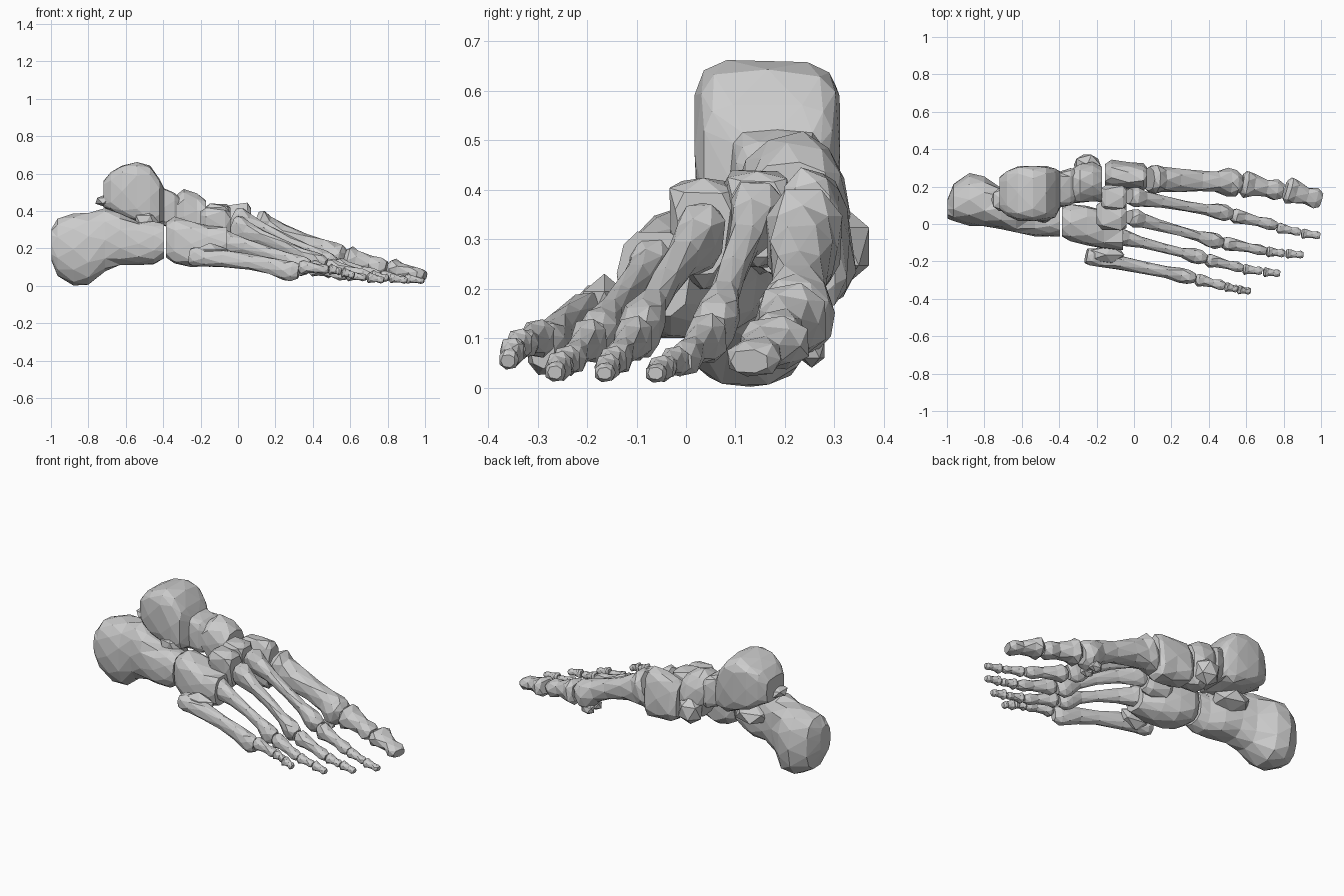
import bpy, bmesh, math, random
from mathutils import Vector

random.seed(4)
UP = Vector((0, 0, 1))


def link(name, bm):
    me = bpy.data.meshes.new(name)
    bm.to_mesh(me)
    bm.free()
    bpy.context.collection.objects.link(bpy.data.objects.new(name, me))


def skin(name, rings, n=9, power=2.4, wedge=0.0, jitter=0.05):
    """Loft faceted rings: (centre, side axis, up axis, half width, half height)."""
    bm = bmesh.new()
    loops = []
    for i, (c, side, up, w, h) in enumerate(rings):
        loop = []
        for k in range(n):
            a = 2 * math.pi * (k + 0.5 * (i % 2)) / n
            u, v = math.cos(a), math.sin(a)
            u = math.copysign(abs(u) ** (2 / power), u)
            v = math.copysign(abs(v) ** (2 / power), v)
            r = 1 + random.uniform(-jitter, jitter)
            loop.append(bm.verts.new(Vector(c) + side * (u * w * r * (1 + wedge * v)) + up * (v * h * r)))
        loops.append(loop)
    for a, b in zip(loops, loops[1:]):
        for k in range(n):
            j = (k + 1) % n
            bm.faces.new((a[k], a[j], b[j], b[k]))
    bm.faces.new(loops[0])
    bm.faces.new(loops[-1])
    bmesh.ops.triangulate(bm, faces=bm.faces[:])
    bmesh.ops.recalc_face_normals(bm, faces=bm.faces[:])
    link(name, bm)


def block(name, stations, **kw):
    """Short bone from (x, y, z, half width, half height) sections."""
    skin(name, [((x, y, z), Vector((0, 1, 0)), UP, w, h) for x, y, z, w, h in stations], **kw)


def long_bone(name, p0, p1, stations, **kw):
    """Tubular bone along p0-p1 from (t, half width, half height, lift) sections."""
    p0, p1 = Vector(p0), Vector(p1)
    d = (p1 - p0).normalized()
    side = UP.cross(d).normalized()
    up = d.cross(side)
    skin(name, [(p0.lerp(p1, t) + up * l, side, up, w, h) for t, w, h, l in stations], **kw)


def knob(name, loc, size):
    """Small faceted bump."""
    bm = bmesh.new()
    bmesh.ops.create_icosphere(bm, subdivisions=1, radius=1)
    bmesh.ops.scale(bm, vec=size, verts=bm.verts[:])
    bmesh.ops.translate(bm, vec=loc, verts=bm.verts[:])
    link(name, bm)


# Heel bone with its inner shelf
block("heel_bone", [
    (-.998, .08, .22, .05, .085), (-.965, .115, .205, .10, .155), (-.88, .13, .195, .14, .19),
    (-.80, .12, .195, .135, .196), (-.71, .085, .245, .11, .17), (-.63, .06, .25, .11, .14),
    (-.53, .04, .225, .105, .115), (-.45, .02, .23, .088, .115), (-.395, .015, .24, .08, .095)],
    n=12, power=2.6, jitter=.025)
knob("heel_shelf", (-.56, .14, .285), (.12, .11, .06))

# Ankle bone: pulley-shaped body, neck and round head
block("ankle_bone", [
    (-.72, .165, .49, .085, .07), (-.68, .165, .505, .12, .105), (-.62, .165, .505, .145, .14),
    (-.54, .165, .50, .148, .162), (-.47, .165, .475, .145, .165), (-.42, .165, .45, .13, .125),
    (-.395, .185, .42, .095, .10), (-.34, .2, .40, .10, .10), (-.30, .21, .39, .08, .075)],
    n=12, power=4.5, jitter=.02)
knob("ankle_rear_process", (-.705, .13, .455), (.065, .07, .035))
knob("ankle_outer_process", (-.49, .06, .34), (.075, .06, .08))

# Boat bone with its inner tuberosity
block("boat_bone", [
    (-.33, .205, .395, .095, .09), (-.29, .215, .37, .105, .145), (-.22, .225, .35, .105, .145),
    (-.17, .21, .34, .095, .115)], n=11)
knob("boat_tuberosity", (-.25, .315, .285), (.08, .065, .085))

# Cube bone on the outer side
block("cube_bone", [
    (-.385, .01, .245, .078, .10), (-.34, .005, .24, .10, .125), (-.25, -.01, .225, .11, .125),
    (-.16, -.03, .215, .10, .105), (-.06, -.065, .23, .072, .085)], n=10, power=3)

# Three wedge bones
block("inner_wedge", [
    (-.155, .26, .30, .06, .10), (-.12, .265, .30, .072, .13), (-.03, .26, .30, .07, .14),
    (.05, .25, .295, .068, .145), (.07, .25, .295, .055, .12)], power=3, wedge=-.2)
block("middle_wedge", [
    (-.175, .14, .34, .05, .085), (-.15, .14, .34, .06, .10), (-.06, .145, .34, .058, .10),
    (-.04, .145, .34, .045, .08)], n=8, power=3.5, wedge=.3)
block("outer_wedge", [
    (-.2, .05, .31, .05, .085), (-.17, .045, .31, .07, .11), (-.07, .035, .31, .065, .11),
    (-.04, .035, .31, .05, .085)], n=8, power=3.5, wedge=.3)

# Metatarsals: start, end, then base / shaft / head half sizes
METATARSALS = [
    ((.08, .24, .305), (.565, .22, .135), (.08, .115), (.056, .06), (.075, .085)),
    ((-.03, .15, .36), (.515, .055, .11), (.05, .075), (.027, .034), (.041, .06)),
    ((-.03, .04, .315), (.465, -.10, .105), (.047, .075), (.026, .033), (.04, .058)),
    ((-.11, -.06, .245), (.38, -.185, .10), (.05, .07), (.026, .033), (.04, .056)),
    ((-.255, -.17, .16), (.325, -.29, .078), (.05, .055), (.034, .04), (.04, .056))]
for i, (a, b, base, shaft, head) in enumerate(METATARSALS):
    long_bone(f"metatarsal_{i + 1}", a, b, [
        (0, base[0] * .8, base[1] * .8, 0), (.05, *base, 0), (.14, base[0] * .85, base[1] * .8, 0),
        (.3, shaft[0] * 1.15, shaft[1] * 1.2, .01), (.55, *shaft, .012), (.74, shaft[0], shaft[1] * 1.1, .008),
        (.87, head[0], head[1] * .95, -.006), (.94, *head, -.006), (1, head[0] * .65, head[1] * .7, 0)],
        wedge=.3 if i in (1, 2) else 0, n=8)
knob("outer_base_spur", (-.15, -.165, .165), (.11, .05, .065))

# Sesamoids under the big toe joint
for s in (-1, 1):
    knob("sesamoid", (.485, .218 + s * .036, .075), (.045, .03, .035))

# Toe segments: start, end, half width, half height
TOES = {
    "big_toe": [((.575, .217, .14), (.795, .175, .10), .074, .075), ((.81, .185, .095), (1.0, .128, .055), .074, .055)],
    "second_toe": [((.52, .05, .105), (.76, -.01, .055), .041, .052), ((.765, -.018, .055), (.89, -.045, .04), .03, .031),
                   ((.895, -.05, .038), (.995, -.062, .03), .028, .028)],
    "third_toe": [((.475, -.10, .105), (.705, -.145, .055), .039, .048), ((.71, -.147, .055), (.805, -.158, .042), .03, .031),
                  ((.812, -.158, .042), (.905, -.165, .03), .027, .028)],
    "fourth_toe": [((.385, -.19, .10), (.58, -.237, .055), .037, .046), ((.583, -.24, .055), (.685, -.252, .045), .03, .031),
                   ((.692, -.255, .045), (.78, -.265, .032), .027, .03)],
    "fifth_toe": [((.33, -.295, .10), (.485, -.332, .09), .036, .041), ((.488, -.335, .09), (.554, -.348, .078), .028, .032),
                  ((.556, -.35, .075), (.622, -.36, .055), .026, .03)]}
for toe, segments in TOES.items():
    for k, (a, b, w, h) in enumerate(segments):
        tip = k == len(segments) - 1
        long_bone(f"{toe}_segment_{k + 1}", a, b, [
            (0, w * .7, h * .7, 0), (.1, w, h, 0), (.28, w * .85, h * .78, 0), (.6, w * .62, h * .6, 0),
            (.85, w * .8, h * .68, -h * .08), (1, w * .55, h * .45, -h * .05)], n=7)
